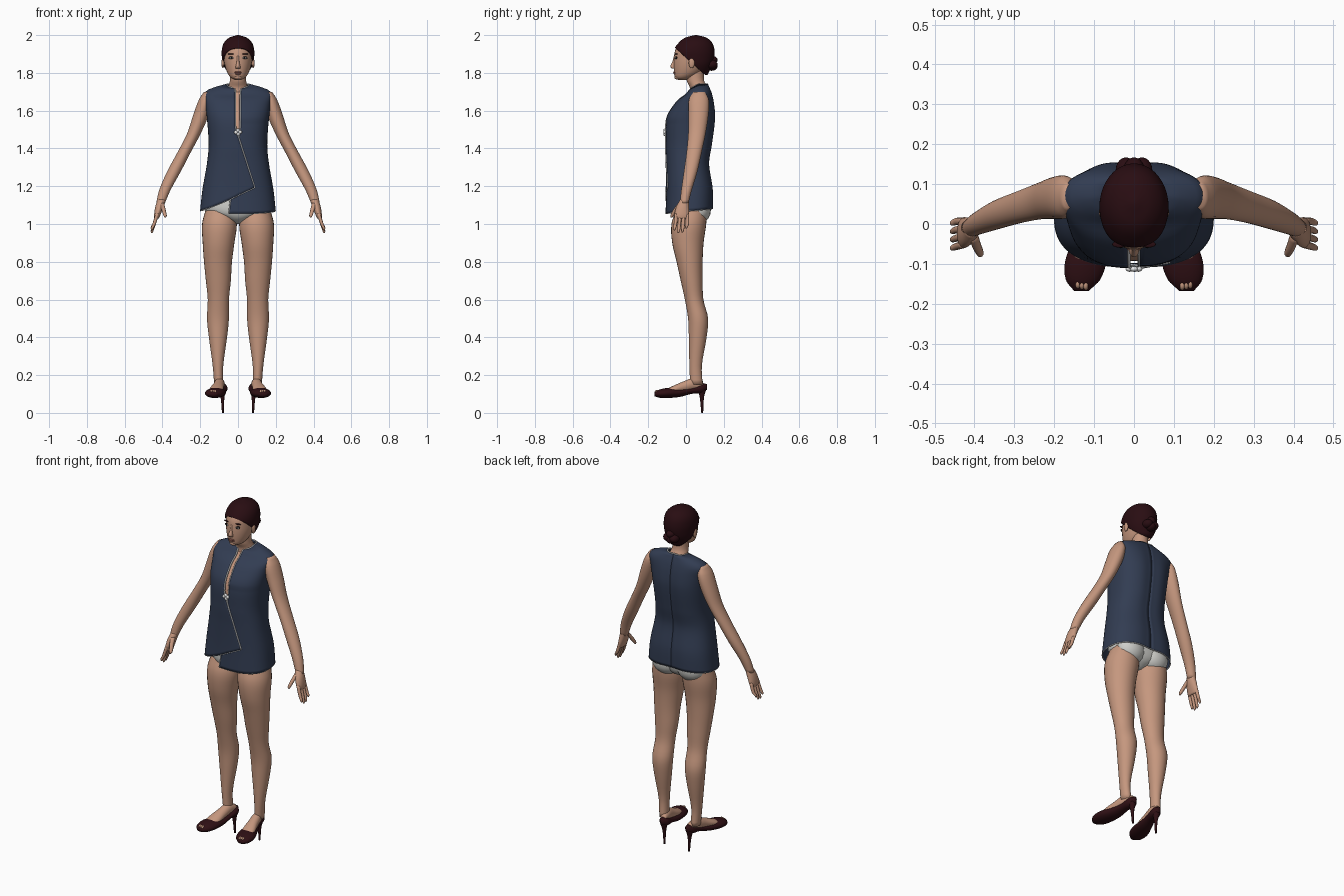
import bpy, bmesh
from math import sin, cos, pi, asin, copysign, exp
from mathutils import Vector

cube = bpy.data.objects.get("Cube")
if cube:
    bpy.data.objects.remove(cube)


def material(name, *rgb):
    m = bpy.data.materials.new(name)
    m.use_nodes = True
    m.diffuse_color = (*rgb, 1)
    m.node_tree.nodes["Principled BSDF"].inputs["Base Color"].default_value = (*rgb, 1)
    return m


skin = material("skin", .56, .31, .21)
navy = material("navy_cloth", .032, .046, .085)
hair_mat = material("dark_maroon_hair", .022, .004, .006)
shoe_mat = material("dark_red_leather", .028, .005, .007)
white = material("white_trim", .8, .8, .8)
grey = material("pale_underwear", .62, .62, .59)
lip_mat = material("lip", .35, .13, .1)
dark = material("eye_dark", .012, .008, .007)


def finish(name, bm, mat, subsurf=0):
    for f in bm.faces:
        f.smooth = True
    me = bpy.data.meshes.new(name)
    bm.to_mesh(me)
    bm.free()
    me.materials.append(mat)
    ob = bpy.data.objects.new(name, me)
    bpy.context.collection.objects.link(ob)
    return ob


def sample(rows, k):
    """Smooth value of the keyed rows at key k."""
    rows = sorted(rows)
    k = min(max(k, rows[0][0]), rows[-1][0])
    i = max(j for j in range(len(rows) - 1) if rows[j][0] <= k)
    a, b = rows[i], rows[i + 1]
    p, q = rows[max(i - 1, 0)], rows[min(i + 2, len(rows) - 1)]
    h = b[0] - a[0]
    t = (k - a[0]) / h
    out = []
    for c in range(1, len(a)):
        m0 = (b[c] - p[c]) / (b[0] - p[0]) * h
        m1 = (q[c] - a[c]) / (q[0] - a[0]) * h
        out.append((2*t**3 - 3*t*t + 1)*a[c] + (t**3 - 2*t*t + t)*m0
                   + (3*t*t - 2*t**3)*b[c] + (t**3 - t*t)*m1)
    return out


def spow(v, p):
    return copysign(abs(v) ** p, v)


def loft(name, rows, mat, axis="Z", side=1, n=28, steps=4, p=1.0, cut=None):
    """Skin ellipse sections (key, centre, centre, radius, radius) along an axis."""
    bm = bmesh.new()
    rows = sorted(rows)
    keys = [a[0] + (b[0] - a[0]) * j / steps
            for a, b in zip(rows, rows[1:]) for j in range(steps)] + [rows[-1][0]]
    rings = []
    for k in keys:
        cx, cb, ra, rb = sample(rows, k)
        ring = []
        for i in range(n):
            t = 2 * pi * i / n
            a = cx + ra * spow(sin(t), p)
            b = cb - rb * spow(cos(t), p)
            ring.append(bm.verts.new((a * side, b, k) if axis == "Z" else (a * side, k, b)))
        rings.append(ring)
    for r, s in zip(rings, rings[1:]):
        for i in range(n):
            j = (i + 1) % n
            bm.faces.new((r[i], r[j], s[j], s[i]))
    bm.faces.new(rings[0])
    bm.faces.new(rings[-1])
    bmesh.ops.recalc_face_normals(bm, faces=bm.faces)
    if cut:
        bmesh.ops.bisect_plane(bm, geom=bm.verts[:] + bm.edges[:] + bm.faces[:],
                               plane_co=cut[0], plane_no=cut[1], clear_inner=True)
    return finish(name, bm, mat)


def ball(name, loc, size, mat, seg=20):
    bm = bmesh.new()
    bmesh.ops.create_uvsphere(bm, u_segments=seg, v_segments=seg // 2, radius=1)
    for v in bm.verts:
        v.co = Vector((v.co.x * size[0], v.co.y * size[1], v.co.z * size[2])) + Vector(loc)
    return finish(name, bm, mat)


def piping(name, pts, r):
    cu = bpy.data.curves.new(name, "CURVE")
    cu.dimensions = "3D"
    cu.bevel_depth = r
    cu.bevel_resolution = 1
    sp = cu.splines.new("POLY")
    sp.points.add(len(pts) - 1)
    for q, co in zip(sp.points, pts):
        q.co = (*co, 1)
    cu.materials.append(white)
    bpy.context.collection.objects.link(bpy.data.objects.new(name, cu))


# Head, neck and chest
loft("head", [(1.762, 0, -.02, .015, .02), (1.775, 0, -.01, .038, .046),
              (1.8, 0, .008, .056, .07), (1.84, 0, .025, .07, .09),
              (1.88, 0, .04, .077, .104), (1.92, 0, .045, .078, .102),
              (1.96, 0, .048, .064, .08), (1.985, 0, .05, .03, .04)], skin)
loft("neck", [(1.66, 0, .07, .075, .055), (1.72, 0, .068, .053, .047),
              (1.76, 0, .05, .043, .046), (1.83, 0, .05, .042, .046)], skin)
loft("nose", [(1.89, 0, -.058, .006, .006), (1.86, 0, -.063, .007, .009),
              (1.835, 0, -.068, .012, .015), (1.824, 0, -.064, .013, .012)], skin, n=16)
ball("upper_lip", (0, -.06, 1.803), (.02, .008, .005), lip_mat)
ball("lower_lip", (0, -.058, 1.796), (.017, .009, .005), lip_mat)
ball("chin", (0, -.042, 1.777), (.022, .02, .013), skin)

# Hair cap with hairline cut, and bun
cap = loft("hair_cap", [(1.79, 0, .05, .05, .065), (1.84, 0, .05, .077, .088),
                        (1.88, 0, .043, .085, .107), (1.92, 0, .043, .086, .108),
                        (1.96, 0, .05, .074, .088), (1.987, 0, .052, .045, .055),
                        (2, 0, .053, .006, .006)], hair_mat, n=40,
           cut=((0, -.06, 1.934), (0, .9, 1)))
sol = cap.modifiers.new("thickness", "SOLIDIFY")
sol.thickness = .012
for i, (x, z) in enumerate([(-.02, 1.845), (.02, 1.845), (0, 1.868), (0, 1.835)]):
    ball(f"hair_bun_{i + 1}", (x, .135, z), (.026, .032, .024), hair_mat)

# Underwear below the vest
loft("brief_hips", [(1.0, 0, .02, .02, .03), (1.025, 0, .02, .075, .075),
                    (1.06, 0, .02, .165, .096), (1.12, 0, .022, .181, .1),
                    (1.25, 0, .02, .15, .085), (1.32, 0, .015, .13, .08)], grey)

arm = [(1.7, .165, .07, .015, .03), (1.66, .172, .068, .034, .052),
       (1.58, .195, .066, .041, .053), (1.48, .233, .058, .036, .046),
       (1.38, .285, .043, .035, .04), (1.28, .338, .025, .036, .036),
       (1.18, .387, .003, .03, .028), (1.11, .41, -.01, .023, .023)]
palm = [(1.13, .404, -.008, .022, .023), (1.09, .416, -.018, .022, .034),
        (1.05, .427, -.022, .017, .039), (1.03, .431, -.023, .012, .036)]
leg = [(1.08, .095, .03, .075, .08), (1.0, .098, .015, .092, .092),
       (.9, .103, .01, .084, .083), (.8, .106, .019, .074, .069),
       (.7, .104, .03, .066, .058), (.6, .104, .043, .056, .049),
       (.5, .106, .064, .058, .053), (.4, .106, .062, .048, .047),
       (.25, .106, .051, .028, .033), (.15, .102, .055, .024, .033)]
foot = [(.09, .086, .145, .018, .022), (.04, .097, .152, .026, .032),
        (-.01, .105, .138, .03, .03), (-.06, .114, .123, .037, .024),
        (-.11, .123, .108, .035, .015)]
shoe = [(.11, .083, .137, .01, .015), (.085, .084, .131, .028, .026),
        (.03, .092, .119, .03, .018), (-.03, .105, .108, .042, .023),
        (-.09, .12, .106, .052, .027), (-.14, .128, .102, .043, .022),
        (-.168, .132, .099, .018, .01)]
heel = [(.125, .084, .085, .022, .022), (.08, .082, .084, .01, .011),
        (0, .08, .086, .005, .005)]

# Paired parts
for s, tag in ((1, "left_"), (-1, "right_")):
    loft(tag + "arm", arm, skin, side=s)
    loft(tag + "palm", palm, skin, side=s, n=20)
    for i, tip in enumerate((.966, .952, .955, .975)):
        y = -.051 + .019 * i
        loft(f"{tag}finger_{i + 1}",
             [(1.055, .427, y, .01, .01), (1.0, .444, y * 1.1, .009, .009),
              (tip + .01, .455, y * 1.1 - .004, .007, .007),
              (tip, .456, y * 1.1 - .005, .003, .003)], skin, side=s, n=12)
    loft(tag + "thumb", [(1.11, .404, -.028, .013, .014), (1.075, .394, -.055, .011, .013),
                         (1.045, .386, -.073, .009, .01), (1.035, .385, -.077, .004, .004)],
         skin, side=s, n=12)
    loft(tag + "leg", leg, skin, side=s)
    loft(tag + "foot", foot, skin, "Y", s)
    loft(tag + "shoe", shoe, shoe_mat, "Y", s)
    loft(tag + "shoe_heel", heel, shoe_mat, side=s, n=16)
    for i in range(3):
        ball(f"{tag}toe_{i + 1}", (s * (.121 + .01 * i), -.153 + .002 * i, .112),
             (.007, .013, .009), skin, 12)
    ball(tag + "buttock", (s * .08, .066, 1.075), (.085, .066, .075), grey)
    ball(tag + "ear", (s * .08, .03, 1.852), (.008, .016, .027), skin)
    ball(tag + "eye_liner", (s * .033, -.051, 1.88), (.017, .006, .008), dark)
    ball(tag + "eye_white", (s * .033, -.0535, 1.879), (.014, .006, .005), white)
    ball(tag + "iris", (s * .033, -.057, 1.879), (.005, .004, .005), dark, 12)
    ball(tag + "eyebrow", (s * .036, -.051, 1.9), (.019, .008, .0028), hair_mat)

# Vest sections: height, centre y, half width, half depth
vest = [(1.05, .018, .2, .128), (1.18, .02, .186, .125), (1.32, .01, .162, .115),
        (1.42, .016, .153, .124), (1.56, .028, .162, .129), (1.64, .048, .171, .102),
        (1.695, .068, .176, .068), (1.72, .07, .13, .055), (1.74, .072, .058, .044)]
P = .8
loft("chest", [(z - .02, 0, cy, rx * .88, ry * .88) for z, cy, rx, ry in vest[2:-1]],
     skin, p=P)


def edge_x(side, z):
    """Front edge of each panel: a narrow slit above, an overlap below."""
    if z > 1.51:
        return side * (.013 + .1 * max(0, z - 1.7))
    d = 1.51 - z
    return .013 - .14 * d if side > 0 else -.013 + .32 * d


def hem_z(side, t):
    back = 1.07 - .012 * cos(t)
    if side > 0 or cos(t) < 0:
        return back if cos(t) < 0 else 1.07 - .015 * cos(t)
    return 1.07 + .115 * (.2 * spow(sin(t), P) + .2) / .29


def panel(name, side, nu=48, nv=44):
    bm = bmesh.new()
    grid = []
    for i in range(nu + 1):
        u = i / nu
        t0 = -.49 * side if side < 0 else -.18
        t0 = abs(t0) if side < 0 else t0
        low = hem_z(side, t0 + (side * pi - t0) * u)
        col = []
        for j in range(nv + 1):
            h = low + (1.74 - low) * j / nv
            cy, rx, ry = sample(vest, h)
            ex = edge_x(side, h) / rx
            t = asin(spow(ex, 1 / P))
            t += (side * pi - t) * u
            k = 1 - (.035 * (1 - u) ** 3 if side > 0 and h < 1.55 else 0)
            k -= .07 * exp(-((abs(t) - pi) / .22) ** 2)
            dip = .022 * max(0, cos(t)) * max(0, (h - 1.66) / .08)
            col.append(bm.verts.new((k * rx * spow(sin(t), P),
                                     cy - k * ry * spow(cos(t), P), h - dip)))
        grid.append(col)
    for a, b in zip(grid, grid[1:]):
        for j in range(nv):
            f = (a[j], b[j], b[j + 1], a[j + 1])
            bm.faces.new(f if side > 0 else f[::-1])
    front = [v.co.copy() for v in grid[0]]
    hem = [c[0].co.copy() for c in grid]
    neck = [c[-1].co.copy() for c in grid]
    ob = finish(name, bm, navy)
    m = ob.modifiers.new("thickness", "SOLIDIFY")
    m.thickness = .005
    m.offset = 0
    piping(name + "_front_piping", front, .004)
    piping(name + "_hem_piping", hem, .003)
    piping(name + "_neck_piping", neck, .004)


panel("vest_left_panel", 1)
panel("vest_right_panel", -1)

# Clasp at the bottom of the neck slit
for x, z in ((0, 1.495), (-.011, 1.485), (.011, 1.487), (.002, 1.476)):
    ball("clasp_bead", (x, -.113, z), (.01, .007, .01), white, 12)
